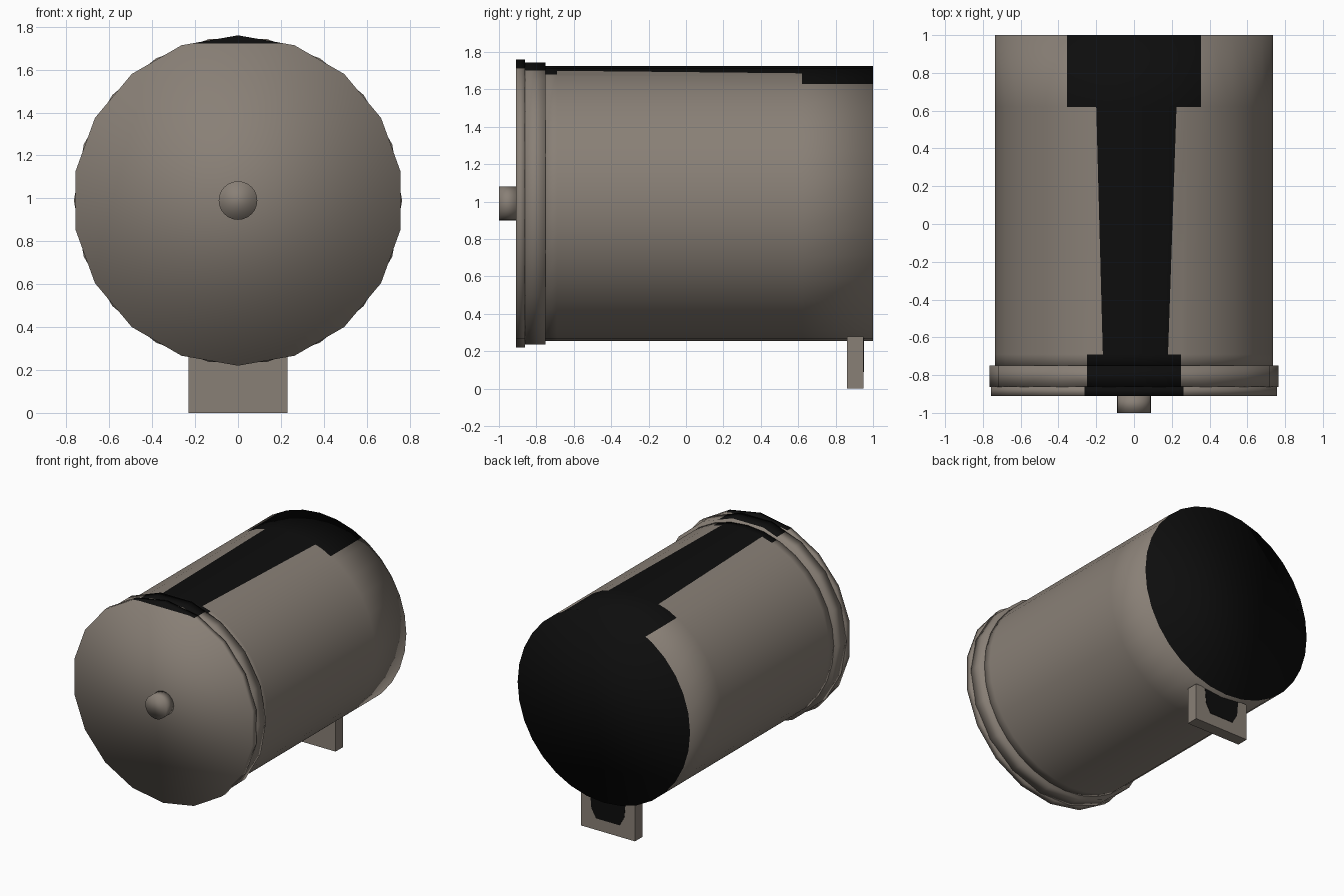
import bpy, bmesh, math
from mathutils import Vector

if "Cube" in bpy.data.objects:
    bpy.data.objects.remove(bpy.data.objects["Cube"])

AXIS_Z = 0.99


def material(name, rgb):
    m = bpy.data.materials.new(name)
    m.diffuse_color = (*rgb, 1)
    m.use_nodes = True
    m.node_tree.nodes["Principled BSDF"].inputs["Base Color"].default_value = m.diffuse_color
    return m


GREY = material("warm grey", (0.25, 0.215, 0.182))
BLACK = material("black", (0.004, 0.004, 0.004))


def finish(name, bm, is_black=None, smooth=True):
    bmesh.ops.recalc_face_normals(bm, faces=bm.faces)
    for f in bm.faces:
        f.smooth = smooth
        if is_black and is_black(f.calc_center_median(), f.normal):
            f.material_index = 1
    me = bpy.data.meshes.new(name)
    bm.to_mesh(me)
    bm.free()
    me.materials.append(GREY)
    me.materials.append(BLACK)
    ob = bpy.data.objects.new(name, me)
    bpy.context.collection.objects.link(ob)
    return ob


def drum(radius, y0, y1, sides, start=0.0):
    """Closed cylinder along y."""
    bm = bmesh.new()
    rings = []
    for y in (y0, y1):
        rings.append([bm.verts.new((radius * math.cos(start + math.tau * i / sides), y,
                                    AXIS_Z + radius * math.sin(start + math.tau * i / sides)))
                      for i in range(sides)])
    a, b = rings
    for i in range(sides):
        j = (i + 1) % sides
        bm.faces.new((a[i], a[j], b[j], b[i]))
    bm.faces.new(a)
    bm.faces.new(b)
    return bm


def cut(bm, co, no, faces=None):
    """Cut faces on the upper side of the drum along a plane."""
    fs = [f for f in bm.faces if faces is None or faces(f.calc_center_median())]
    geom = set(fs)
    for f in fs:
        geom.update(f.edges)
        geom.update(f.verts)
    bmesh.ops.bisect_plane(bm, geom=list(geom), dist=1e-5,
                           plane_co=Vector(co), plane_no=Vector(no))


# Main drum with a black strip along the top and a black back end
bm = drum(0.735, -0.76, 1.0, 32)
for y in (-0.69, 0.62):
    cut(bm, (0, y, 0), (0, 1, 0))
for x in (-0.355, 0.355):
    cut(bm, (x, 0, 0), (1, 0, 0), lambda c: c.z > 1.4 and c.y > 0.62)
for x in (-0.25, 0.25):
    cut(bm, (x, 0, 0), (1, 0, 0), lambda c: c.z > 1.4 and c.y < -0.69)
for x0, x1 in ((-0.165, -0.2), (0.18, 0.225)):
    cut(bm, (x0, -0.69, 0), (1.31, x0 - x1, 0),
        lambda c: c.z > 1.4 and -0.69 < c.y < 0.62)


def drum_black(c, n):
    if n.y > 0.9:
        return True
    if c.z < 1.4 or n.y < -0.9:
        return False
    if c.y > 0.62:
        return abs(c.x) < 0.355
    if c.y < -0.69:
        return abs(c.x) < 0.25
    t = (c.y + 0.69) / 1.31
    return -0.165 - 0.035 * t < c.x < 0.18 + 0.045 * t


finish("main_drum", bm, drum_black)

# Collar behind the front cover
bm = drum(0.765, -0.862, -0.75, 18)
for x in (-0.25, 0.25):
    cut(bm, (x, 0, 0), (1, 0, 0), lambda c: c.z > 1.5)
finish("collar", bm, lambda c, n: c.z > 1.5 and abs(c.x) < 0.25)

# Front cover
bm = drum(0.77, -0.91, -0.86, 18, math.pi / 2)
cut(bm, (0, 0, 1.722), (0, 0, 1))
finish("front_cover", bm,
       lambda c, n: c.z > 1.722 or (c.z > 1.5 and abs(c.x) < 0.27 and abs(n.y) < 0.5))

# Centre knob
finish("knob", drum(0.09, -1.0, -0.905, 24))

# Rear foot
bm = bmesh.new()
bmesh.ops.create_cube(bm, size=1)
for v in bm.verts:
    v.co = Vector((v.co.x * 0.46, 0.905 + v.co.y * 0.09, 0.14 + v.co.z * 0.28))
finish("rear_foot", bm, smooth=False)

# Dark patch on the back of the foot
bm = bmesh.new()
outline = [(-0.15, 0.28), (-0.14, 0.16), (-0.1, 0.09), (0.1, 0.09), (0.14, 0.16), (0.15, 0.28)]
face = bm.faces.new([bm.verts.new((x, 0.949, z)) for x, z in outline])
ext = bmesh.ops.extrude_face_region(bm, geom=[face])
for v in ext["geom"]:
    if isinstance(v, bmesh.types.BMVert):
        v.co.y = 0.953
finish("foot_patch", bm, lambda c, n: True, smooth=False)
